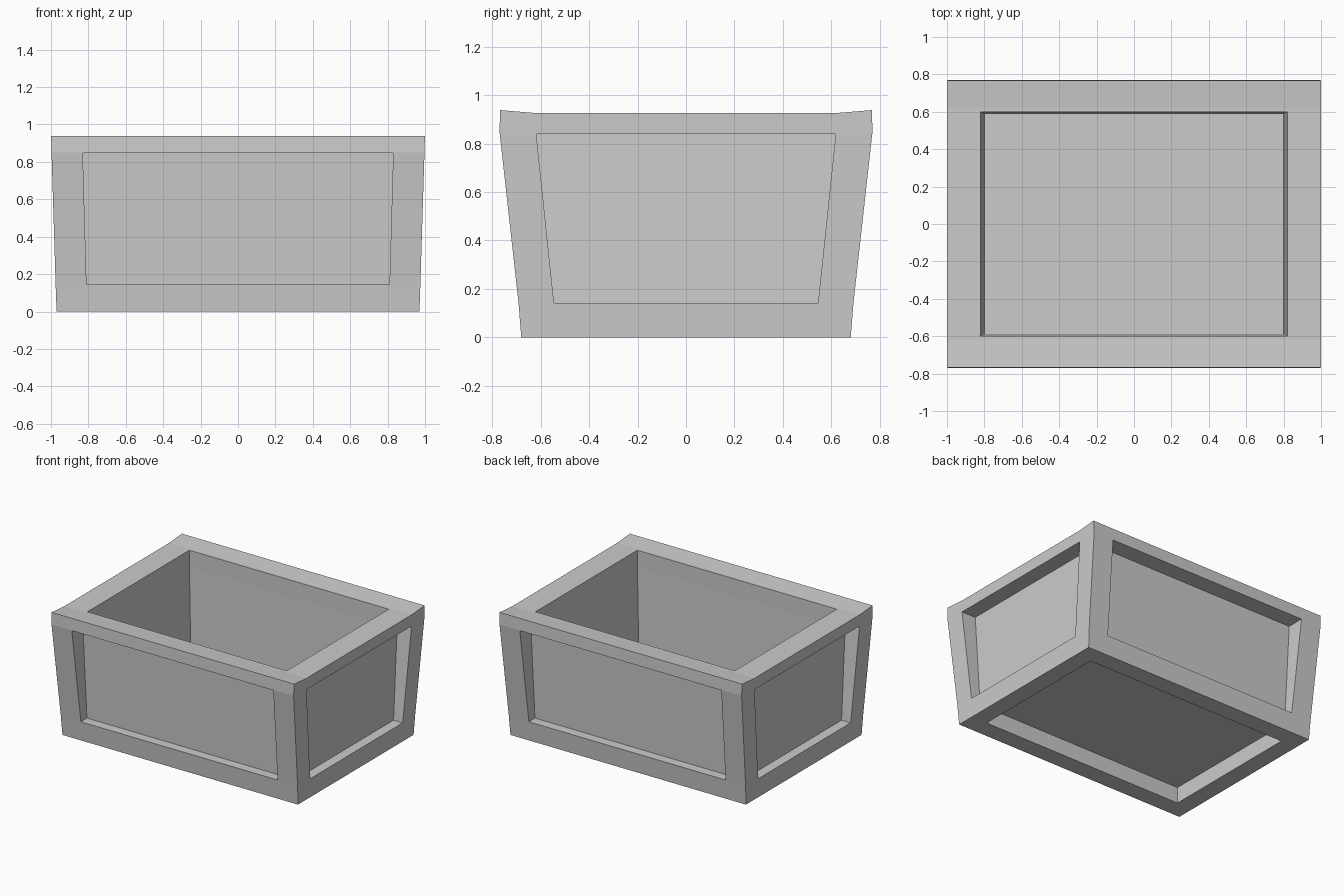
import bpy, bmesh

if "Cube" in bpy.data.objects:
    bpy.data.objects.remove(bpy.data.objects["Cube"])


def loft(name, rings):
    """Closed solid skinned through rings with equal point counts."""
    bm = bmesh.new()
    loops = [[bm.verts.new(p) for p in ring] for ring in rings]
    n = len(loops[0])
    for a, b in zip(loops, loops[1:]):
        for i in range(n):
            j = (i + 1) % n
            bm.faces.new((a[i], a[j], b[j], b[i]))
    bm.faces.new(loops[0])
    bm.faces.new(loops[-1])
    bmesh.ops.recalc_face_normals(bm, faces=bm.faces)
    me = bpy.data.meshes.new(name)
    bm.to_mesh(me)
    bm.free()
    ob = bpy.data.objects.new(name, me)
    bpy.context.collection.objects.link(ob)
    return ob


def rect(x, y, z):
    return [(-x, -y, z), (x, -y, z), (x, y, z), (-x, y, z)]


# Tapered outer body
crate = loft("crate_body", [rect(.97, .68, 0), rect(.975, .691, .14),
                            rect(.997, .77, .85), rect(1, .766, .96)])

cutters = []

# Rim trimmer: flat in the middle, rising to front and back edges
rim = [(-.9, .949), (-.62, .926), (.62, .926), (.9, .949), (.9, 1.2), (-.9, 1.2)]
cutters.append(loft("rim_cutter", [[(x, y, z) for y, z in rim] for x in (-1.2, 1.2)]))

# Inner cavity with straight lip band
cutters.append(loft("cavity_cutter", [rect(.80, .588, .15), rect(.82, .60, .80),
                                      rect(.822, .60, 1.1)]))

# Recessed panels on all four sides
for s in (-1, 1):
    cutters.append(loft("long_panel_cutter", [
        [(-.81, s * a, .145), (.81, s * a, .145), (.83, s * b, .848), (-.83, s * b, .848)]
        for a, b in ((.62, .64), (.9, .9))]))
    cutters.append(loft("short_panel_cutter", [
        [(s * a, -.545, .142), (s * a, .545, .142), (s * b, .618, .84), (s * b, -.618, .84)]
        for a, b in ((.90, .88), (1.2, 1.2))]))

# Recessed underside
cutters.append(loft("floor_cutter", [rect(.84, .545, -.2), rect(.84, .545, .12)]))

# Carve the body
bpy.context.view_layer.objects.active = crate
for c in cutters:
    c.hide_render = True
    m = crate.modifiers.new(c.name, 'BOOLEAN')
    m.operation = 'DIFFERENCE'
    m.solver = 'EXACT'
    m.object = c
    bpy.ops.object.modifier_apply(modifier=m.name)
for c in cutters:
    bpy.data.objects.remove(c)
